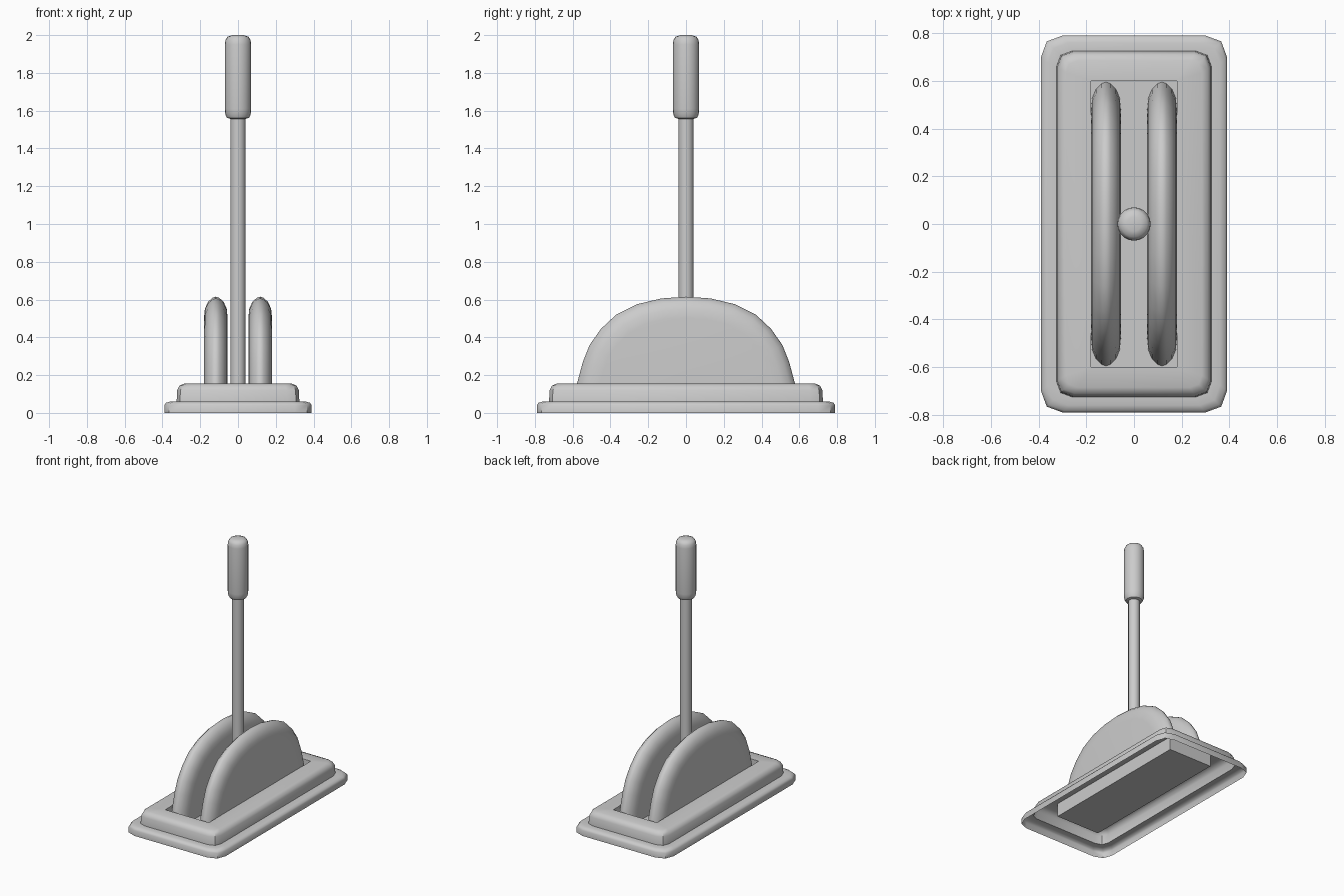
import bpy, bmesh, math

if "Cube" in bpy.data.objects:
    bpy.data.objects.remove(bpy.data.objects["Cube"])

FLOOR = 0.055  # bottom of the sunken slot


def loft(name, rings, cap_first=False, cap_last=False, angle=40):
    """Skin a list of equally sized closed rings into one object."""
    bm = bmesh.new()
    loops = [[bm.verts.new(p) for p in ring] for ring in rings]
    n = len(loops[0])
    for a, b in zip(loops, loops[1:]):
        for i in range(n):
            j = (i + 1) % n
            bm.faces.new((a[i], a[j], b[j], b[i]))
    if cap_first:
        bm.faces.new(loops[0][::-1])
    if cap_last:
        bm.faces.new(loops[-1])
    bmesh.ops.remove_doubles(bm, verts=bm.verts, dist=1e-5)
    bmesh.ops.recalc_face_normals(bm, faces=bm.faces)
    mesh = bpy.data.meshes.new(name)
    bm.to_mesh(mesh)
    bm.free()
    ob = bpy.data.objects.new(name, mesh)
    bpy.context.collection.objects.link(ob)
    bpy.ops.object.select_all(action='DESELECT')
    bpy.context.view_layer.objects.active = ob
    ob.select_set(True)
    bpy.ops.object.shade_smooth_by_angle(angle=math.radians(angle))
    return ob


def rounded_rect(hx, hy, c, z):
    """Rectangle whose corners are cut in two steps of total size c."""
    q = [(hx, hy - c), (hx - 0.27 * c, hy - 0.27 * c), (hx - c, hy)]
    quads = [(1, 1, 1), (-1, 1, -1), (-1, -1, 1), (1, -1, -1)]
    return [(sx * x, sy * y, z) for sx, sy, d in quads for x, y in q[::d]]


def lathe(name, profile, sides=16):
    rings = [[(r * math.cos(math.tau * i / sides), r * math.sin(math.tau * i / sides), z)
              for i in range(sides)] for r, z in profile]
    return loft(name, rings, True, True)


# stepped base shell, open below, with a sunken slot
base_steps = [
    (0.39, 0.79, 0.09, 0.0), (0.39, 0.79, 0.09, 0.04),
    (0.382, 0.782, 0.09, 0.053), (0.36, 0.76, 0.085, 0.06),
    (0.325, 0.725, 0.065, 0.06), (0.322, 0.722, 0.065, 0.12),
    (0.31, 0.71, 0.06, 0.144), (0.285, 0.685, 0.05, 0.155),
    (0.18, 0.6, 0.0, 0.155), (0.18, 0.6, 0.0, FLOOR),
]
loft("base", [rounded_rect(*s) for s in base_steps], cap_last=True)

# pair of arched guide fins, with crowned rims
half = [(0.595, FLOOR), (0.577, 0.155), (0.546, 0.27), (0.51, 0.36), (0.45, 0.445),
        (0.37, 0.52), (0.26, 0.575), (0.13, 0.606)]
arch = half + [(0, 0.615)] + [(-y, z) for y, z in half[::-1]]
crown = [(-0.0625, 0.8), (-0.058, 0.885), (-0.042, 0.95), (-0.018, 0.99), (0, 1.0),
         (0.018, 0.99), (0.042, 0.95), (0.058, 0.885), (0.0625, 0.8)]
for side, label in ((-1, "left"), (1, "right")):
    rings = [[(side * 0.1175 + t, y * s, FLOOR + (z - FLOOR) * s) for y, z in arch]
             for t, s in crown]
    loft(label + "_fin", rings, True, True, angle=50)

# lever shaft
lathe("lever_shaft", [(0.04, FLOOR), (0.04, 1.58)])

# hand grip with rounded ends
lathe("lever_grip", [(0.04, 1.556), (0.058, 1.562), (0.067, 1.58), (0.07, 1.61),
                     (0.07, 1.95), (0.066, 1.975), (0.055, 1.992), (0.03, 2.0)], 20)
